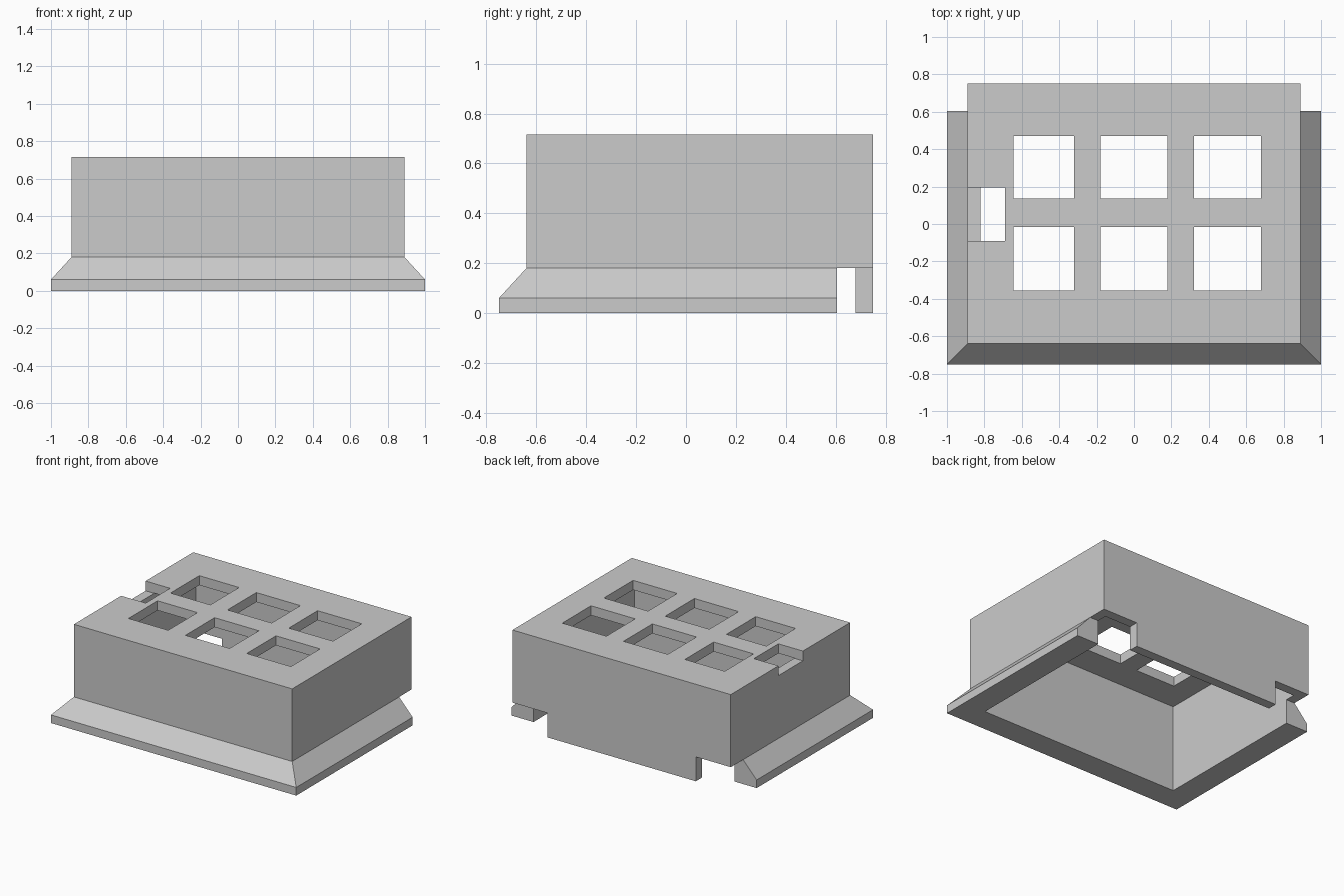
import bpy
import bmesh

default = bpy.data.objects.get("Cube")
if default:
    bpy.data.objects.remove(default, do_unlink=True)

grey = bpy.data.materials.new("plain grey")
grey.use_nodes = True
grey.diffuse_color = (0.6, 0.6, 0.6, 1)
grey.node_tree.nodes["Principled BSDF"].inputs["Base Color"].default_value = (0.6, 0.6, 0.6, 1)


def stack(name, rings):
    """Solid from stacked rectangles, each given as (x0, x1, y0, y1, z)."""
    bm = bmesh.new()
    loops = [[bm.verts.new((x, y, z)) for x, y in ((x0, y0), (x1, y0), (x1, y1), (x0, y1))]
             for x0, x1, y0, y1, z in rings]
    bm.faces.new(loops[0])
    bm.faces.new(loops[-1])
    for low, high in zip(loops, loops[1:]):
        for i in range(4):
            j = (i + 1) % 4
            bm.faces.new((low[i], low[j], high[j], high[i]))
    bmesh.ops.recalc_face_normals(bm, faces=bm.faces)
    mesh = bpy.data.meshes.new(name)
    bm.to_mesh(mesh)
    bm.free()
    mesh.materials.append(grey)
    obj = bpy.data.objects.new(name, mesh)
    bpy.context.collection.objects.link(obj)
    return obj


def box(name, x0, x1, y0, y1, z0, z1):
    return stack(name, [(x0, x1, y0, y1, z0), (x0, x1, y0, y1, z1)])


def combine(target, tool, operation):
    mod = target.modifiers.new(operation, "BOOLEAN")
    mod.operation, mod.solver, mod.object = operation, "EXACT", tool
    bpy.context.view_layer.objects.active = target
    bpy.ops.object.modifier_apply(modifier=mod.name)
    bpy.data.objects.remove(tool, do_unlink=True)


# Main block with a sloped skirt; both run below the floor and are trimmed later
TOP, STEP, BACK = 0.715, 0.18, 0.605
housing = box("housing", -0.89, 0.89, -0.64, 0.75, -0.15, TOP)
skirt = stack("skirt", [(-1, 1, -0.75, 0.65, -0.1), (-1, 1, -0.75, 0.65, 0.06),
                        (-0.8625, 0.8625, -0.6125, 0.65, 0.21)])
combine(housing, skirt, "UNION")

# Trim flat at the floor, then hollow out from below
combine(housing, box("floor_cutter", -2, 2, -2, 2, -1, 0), "DIFFERENCE")
combine(housing, box("hollow_cutter", -0.82, 0.82, -0.57, 0.68, -0.2, 0.645), "DIFFERENCE")

# Lower rear corners
for side in (-1, 1):
    x0, x1 = sorted((side * 0.605, side * 1.2))
    combine(housing, box("corner_cutter", x0, x1, BACK, 1, -0.2, STEP), "DIFFERENCE")

# Six windows in the top plate
for x0, x1 in ((-0.645, -0.32), (-0.18, 0.18), (0.32, 0.68)):
    for y0, y1 in ((-0.355, -0.015), (0.135, 0.47)):
        combine(housing, box("window_cutter", x0, x1, y0, y1, 0.5, 1), "DIFFERENCE")

# Open notch in the side wall
combine(housing, box("notch_cutter", -1.2, -0.69, -0.09, 0.195, 0.643, 1), "DIFFERENCE")
